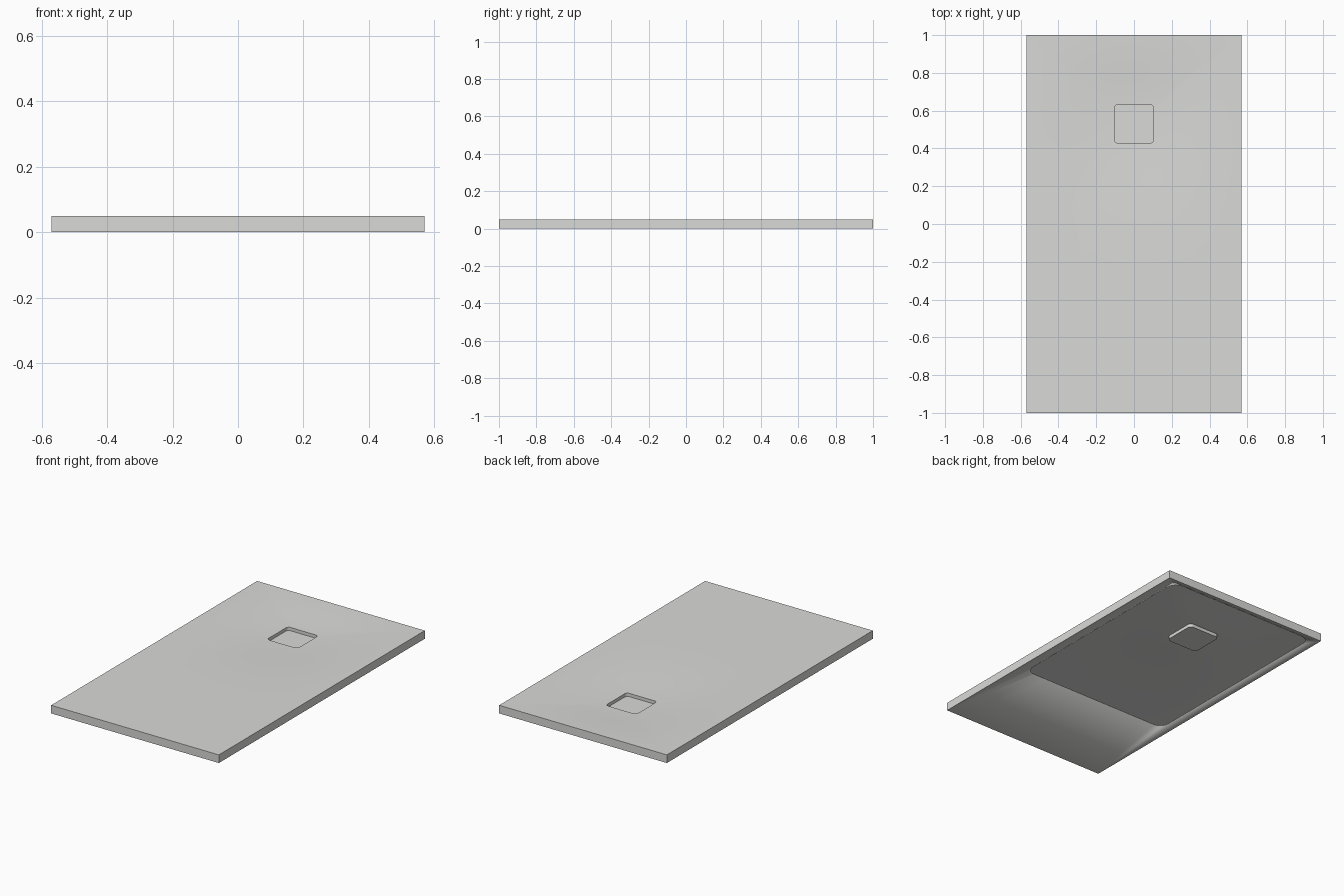
import bpy, bmesh, math
from mathutils import Vector

cube = bpy.data.objects.get("Cube")
if cube:
    bpy.data.objects.remove(cube, do_unlink=True)

HALF_X, HALF_Y, HEIGHT = 0.57, 1.0, 0.05
DRAIN = Vector((0, 0.53))
FLOOR = 0.014
THICKNESS = 0.004


def material(name, color):
    mat = bpy.data.materials.new(name)
    mat.use_nodes = True
    mat.diffuse_color = color
    mat.node_tree.nodes["Principled BSDF"].inputs["Base Color"].default_value = color
    return mat


def rounded_rect(center, hx, hy, radius, arc=6, side=10):
    """Closed loop of points with even subdivisions on arcs and sides."""
    arcs = []
    for k, (sx, sy) in enumerate([(1, 1), (-1, 1), (-1, -1), (1, -1)]):
        mid = center + Vector((sx * (hx - radius), sy * (hy - radius)))
        angles = [(k + i / arc) * math.pi / 2 for i in range(arc + 1)]
        arcs.append([mid + radius * Vector((math.cos(a), math.sin(a))) for a in angles])
    loop = []
    for k, points in enumerate(arcs):
        loop += points
        following = arcs[(k + 1) % 4][0]
        loop += [points[-1].lerp(following, i / side) for i in range(1, side)]
    return loop


def dish(inner, outer, edge_z, drop, rings=16):
    """Rings from the drain out to the rim, sinking smoothly toward the drain."""
    result = []
    for i in range(rings + 1):
        t = (i / rings) ** 1.4
        ring = []
        for a, b in zip(inner, outer):
            p = a.lerp(b, t)
            fade = math.exp(-((p - DRAIN).length / 0.42) ** 2) * (1 - t * t)
            ring.append((p.x, p.y, edge_z - drop * fade))
        result.append(ring)
    return result


def flat(loop, z):
    return [(p.x, p.y, z) for p in loop]


outside = rounded_rect(Vector((0, 0)), HALF_X, HALF_Y, 0)
opening = rounded_rect(Vector((0, 0.305)), 0.51, 0.665, 0.06)
pocket = rounded_rect(DRAIN, 0.104, 0.102, 0.02)

# Sheet: pocket floor, top basin, outer edge, base flange with a large opening
rings = [flat(pocket, FLOOR)]
rings += dish(pocket, outside, HEIGHT, 0.017)
rings += [flat(outside, 0), flat(opening, 0)]

bm = bmesh.new()
loops = [[bm.verts.new(co) for co in ring] for ring in rings]
for low, high in zip(loops, loops[1:]):
    for i in range(len(low)):
        j = (i + 1) % len(low)
        bm.faces.new((low[i], low[j], high[j], high[i]))
bm.faces.new(loops[0])
bmesh.ops.remove_doubles(bm, verts=bm.verts, dist=1e-5)
bmesh.ops.recalc_face_normals(bm, faces=bm.faces)

mesh = bpy.data.meshes.new("shower_tray")
bm.to_mesh(mesh)
bm.free()
mesh.materials.append(material("warm_grey", (0.7, 0.7, 0.685, 1)))
tray = bpy.data.objects.new("shower_tray", mesh)
bpy.context.collection.objects.link(tray)

bpy.context.view_layer.objects.active = tray
tray.select_set(True)
bpy.ops.object.shade_smooth_by_angle(angle=math.radians(30))

# Thin wall on the hidden inner side
shell = tray.modifiers.new("shell", 'SOLIDIFY')
shell.thickness = THICKNESS
shell.offset = -1
